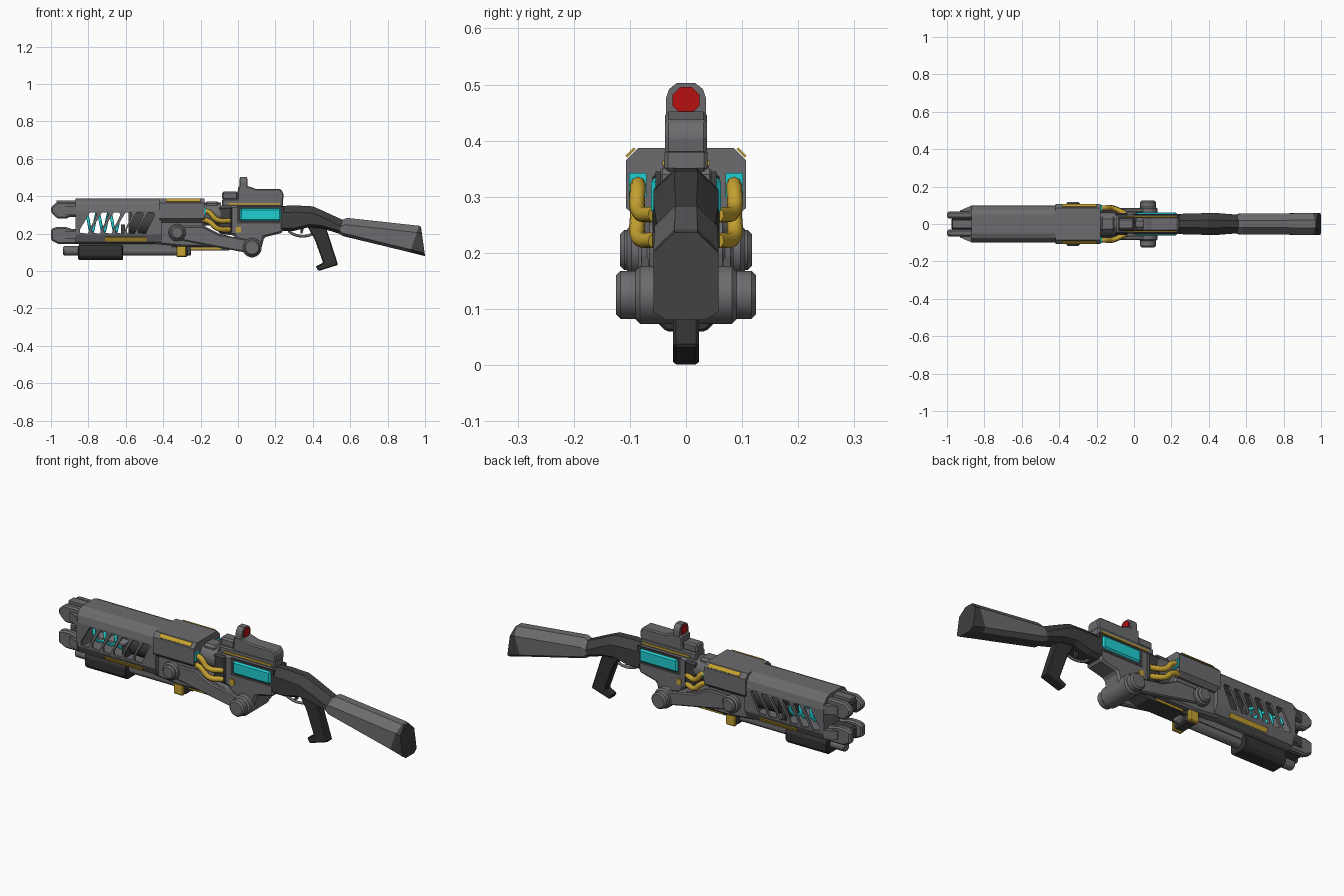
import bpy, bmesh, math
from mathutils import Vector

if "Cube" in bpy.data.objects:
    bpy.data.objects.remove(bpy.data.objects["Cube"])

def mat(name, r, g, b):
    m = bpy.data.materials.new(name)
    m.diffuse_color = (r, g, b, 1)
    m.use_nodes = True
    m.node_tree.nodes["Principled BSDF"].inputs["Base Color"].default_value = m.diffuse_color
    return m

GREY = mat("gunmetal grey", .15, .15, .16)
DARK = mat("charcoal", .05, .05, .05)
BLACK = mat("dark rubber", .032, .032, .032)
GOLD = mat("gold", .56, .36, .03)
CYAN = mat("cyan glow", .015, .62, .64)
RED = mat("red lens", .48, .005, .005)

def finish(name, bm, *mats):
    bmesh.ops.recalc_face_normals(bm, faces=bm.faces)
    me = bpy.data.meshes.new(name)
    bm.to_mesh(me)
    bm.free()
    ob = bpy.data.objects.new(name, me)
    bpy.context.collection.objects.link(ob)
    for m in mats:
        me.materials.append(m)
    return ob

def bevel(ob, w):
    if w:
        md = ob.modifiers.new("bevel", 'BEVEL')
        md.width, md.segments, md.limit_method = w, 1, 'ANGLE'
    return ob

def add_prism(bm, pts, axis, a, b):
    """Extrude a profile: axis Y takes (x,z) points, axis X takes (y,z) points."""
    put = (lambda p, t: (p[0], t, p[1])) if axis == 'Y' else (lambda p, t: (t, p[0], p[1]))
    r0, r1 = [[bm.verts.new(put(p, t)) for p in pts] for t in (a, b)]
    bm.faces.new(r0)
    bm.faces.new(r1)
    for i in range(len(pts)):
        j = (i + 1) % len(pts)
        bm.faces.new((r0[i], r0[j], r1[j], r1[i]))

def prism(name, pts, axis, a, b, m, bev=0):
    bm = bmesh.new()
    add_prism(bm, pts, axis, a, b)
    return bevel(finish(name, bm, m), bev)

def box(name, x, y, z, m, bev=0):
    return prism(name, [(x[0], z[0]), (x[1], z[0]), (x[1], z[1]), (x[0], z[1])], 'Y', y[0], y[1], m, bev)

def sym(half):
    """Mirror a half section across y = 0."""
    return half + [(-y, z) for y, z in reversed(half)]

def cyl(name, axis, c, r, a, b, m, bev=0, n=20):
    pts = [(c[0] + r * math.cos(math.tau * (i + .5) / n), c[1] + r * math.sin(math.tau * (i + .5) / n)) for i in range(n)]
    ob = prism(name, pts, axis, a, b, m, bev)
    for f in ob.data.polygons:
        f.use_smooth = len(f.vertices) == 4
    if hasattr(ob.data, "set_sharp_from_angle"):
        ob.data.set_sharp_from_angle(angle=math.radians(35))
    return ob

def pipe(name, pts, r, m, smooth=True):
    cu = bpy.data.curves.new(name, 'CURVE')
    cu.dimensions, cu.bevel_depth, cu.bevel_resolution, cu.use_fill_caps = '3D', r, 2, True
    cu.resolution_u = 5
    if smooth:
        sp = cu.splines.new('BEZIER')
        sp.bezier_points.add(len(pts) - 1)
        for bp, p in zip(sp.bezier_points, pts):
            bp.co = p
            bp.handle_left_type = bp.handle_right_type = 'AUTO'
    else:
        sp = cu.splines.new('POLY')
        sp.points.add(len(pts) - 1)
        for sp_p, p in zip(sp.points, pts):
            sp_p.co = (*p, 1)
    ob = bpy.data.objects.new(name, cu)
    bpy.context.collection.objects.link(ob)
    cu.materials.append(m)
    return ob

# Barrel shroud: hollow shell with six slanted vents on each side
shroud = prism("barrel_shroud", sym([(.055, .145), (.078, .155), (.098, .195), (.1, .32), (.092, .355), (.075, .377), (.05, .387)]),
               'X', -.87, -.41, GREY)
core = prism("shroud_cavity_cutter", sym([(.065, .18), (.086, .2), (.088, .33), (.06, .365)]), 'X', -.86, -.43, GREY)
bm = bmesh.new()
for x in (-.80, -.736, -.673, -.61, -.55, -.49):
    add_prism(bm, [(x - .044, .205), (x - .004, .2), (x + .044, .3), (x + .038, .312), (x + .008, .312), (x - .044, .225)], 'Y', -.15, .15)
slots = finish("vent_cutter", bm, GREY)
for cutter in (core, slots):
    md = shroud.modifiers.new("cut", 'BOOLEAN')
    md.operation, md.object, md.solver = 'DIFFERENCE', cutter, 'EXACT'
dg = bpy.context.evaluated_depsgraph_get()
cut_mesh = bpy.data.meshes.new_from_object(shroud.evaluated_get(dg))
shroud.modifiers.clear()
shroud.data = cut_mesh
for cutter in (core, slots):
    bpy.data.objects.remove(cutter)

# Inside the shroud: glowing coil and inner barrel
pipe("energy_coil", [(-.83 + .19 * i / 48, .055 * math.cos(i * math.tau / 16), .26 + .055 * math.sin(i * math.tau / 16))
                     for i in range(49)], .008, CYAN, False)
cyl("inner_barrel", 'X', (0, .26), .07, -.585, -.41, DARK)
box("coil_stop", (-.625, -.605), (-.07, .07), (.19, .25), DARK)

# Muzzle: upper and lower jaws split in the middle, with slanted side struts
upper = [(-1, .315), (-.965, .28), (-.92, .28), (-.9, .29), (-.86, .29), (-.86, .37), (-.965, .37), (-1, .342)]
lower = [(-1, .225), (-.97, .235), (-.92, .235), (-.89, .225), (-.86, .225), (-.86, .145), (-.96, .145), (-1, .165)]
for s, side in ((-1, "left"), (1, "right")):
    for pts, lv in ((upper, "upper"), (lower, "lower")):
        prism(f"{lv}_jaw_{side}", pts, 'Y', s * .03, s * .066, GREY, .008)
    bm = bmesh.new()
    for z0, z1 in ((.3, .345), (.17, .215)):
        vs = [[bm.verts.new((x, s * y, z)) for x, y in ((-.865, .1), (-.93, .072), (-.93, .055), (-.865, .07))] for z in (z0, z1)]
        bm.faces.new(vs[0])
        bm.faces.new(vs[1])
        for i in range(4):
            j = (i + 1) % 4
            bm.faces.new((vs[0][i], vs[0][j], vs[1][j], vs[1][i]))
    finish("muzzle_strut_" + side, bm, GREY)
box("upper_jaw_core", (-.975, -.86), (-.035, .035), (.295, .36), DARK, .01)
box("lower_jaw_core", (-.975, -.86), (-.035, .035), (.155, .22), DARK, .01)
box("muzzle_top_rail", (-.97, -.85), (-.022, .022), (.36, .376), GREY)

# Rear shroud block, lower body and coupling
prism("rear_block", sym([(.085, .26), (.107, .28), (.107, .365), (.085, .387)]), 'X', -.42, -.18, GREY)
prism("lower_body", [(-.45, .28), (-.45, .145), (-.3, .13), (-.02, .13), (.02, .17), (-.1, .2), (-.18, .24), (-.18, .28)], 'Y', -.075, .075, GREY, .01)
prism("lower_wedge", [(-.4, .15), (-.28, .11), (-.05, .11), (.03, .16)], 'Y', -.045, .045, DARK)
cyl("barrel_coupling", 'X', (0, .305), .062, -.19, -.09, GREY)
box("coupling_top", (-.18, -.1), (-.04, .04), (.31, .372), GREY, .012)

# Underbarrel tube and fore grip
cyl("under_tube", 'X', (0, .108), .026, -.935, -.25, GREY, .006, 12)
box("tube_mount", (-.85, -.35), (-.03, .03), (.115, .15), GREY)
prism("fore_grip", sym([(.035, .06), (.055, .08), (.055, .125), (.045, .138)]), 'X', -.855, -.615, BLACK, .004)
box("tube_bracket", (-.33, -.27), (-.045, .045), (.075, .14), DARK, .008)

# Receiver, its upper block and glowing side cells
prism("receiver", [(-.1, .35), (-.1, .2), (-.02, .19), (.02, .1), (.12, .1), (.14, .18), (.24, .205), (.24, .35)], 'Y', -.052, .052, GREY, .01)
box("receiver_front_frame", (-.105, -.03), (-.06, .06), (.2, .345), DARK, .01)
box("receiver_top", (-.085, .24), (-.038, .038), (.345, .385), GREY, .006)
box("front_riser", (-.085, .0), (-.03, .03), (.38, .425), GREY, .008)

# Reflector sight with a hood and red lens
prism("sight_body", [(-.005, .375), (.24, .375), (.245, .41), (.23, .438), (.1, .438), (.06, .452), (.0, .452)], 'Y', -.037, .037, GREY, .006)
prism("sight_hood", sym([(.036, .44), (.036, .475), (.03, .492), (.016, .503)]), 'X', .012, .048, GREY)
cyl("sight_lens", 'X', (0, .472), .026, .008, .052, RED, 0, 8)

# Stock: lofted from slanted stations (x top, x bottom, z top, z bottom, half width)
stations = [(.235, .235, .352, .215, .054), (.3, .3, .355, .215, .056), (.4, .38, .35, .235, .058), (.45, .45, .328, .228, .058),
            (.56, .54, .278, .2, .05), (.585, .56, .288, .187, .056), (.97, .92, .246, .1, .058), (.978, 1.0, .24, .08, .058)]
bm = bmesh.new()
rings = []
for xt, xb, zt, zb, w in stations:
    half = [(w * .6, zb), (w, zb + .015), (w, zt - .04), (w * .35, zt - .004)]
    rings.append([bm.verts.new((xb + (xt - xb) * (z - zb) / (zt - zb), y, z)) for y, z in sym(half)])
for k, (r0, r1) in enumerate(zip(rings, rings[1:])):
    for i in range(8):
        f = bm.faces.new((r0[i], r0[(i + 1) % 8], r1[(i + 1) % 8], r1[i]))
        plate = k in (4, 5) and i != 7
        f.material_index = 1 if plate else 0
bm.faces.new(rings[0])
bm.faces.new(rings[-1])
finish("stock", bm, DARK, GREY)

# Pistol grip, trigger and guard
prism("pistol_grip", [(.37, .24), (.47, .235), (.535, .033), (.43, 0), (.415, .025), (.455, .045), (.41, .17)], 'Y', -.023, .023, BLACK, .005)
pipe("trigger_guard", [(.27, .215, 0), (.3, .195, 0), (.37, .188, 0), (.41, .205, 0)], .007, GREY).rotation_euler = (math.pi / 2, 0, 0)
prism("trigger", [(.335, .24), (.355, .24), (.345, .2), (.335, .2)], 'Y', -.008, .008, DARK)

# Hinge barrels running across the body
for nm, c, steps in (("rear_hinge", (.075, .125), ((.052, .09), (.043, .125))),
                     ("front_hinge", (-.325, .205), ((.046, .105), (.036, .118)))):
    for k, (r, w) in enumerate(steps):
        cyl(f"{nm}_{k}", 'Y', c, r, -w, w, GREY, .008)

# Parts repeated on both sides
for s, side in ((-1, "left"), (1, "right")):
    Y = lambda a, b: (s * a, s * b)
    prism("link_arm_" + side, [(-.33, .17), (.06, .095), (.1, .16), (-.1, .195), (-.19, .24), (-.3, .24)], 'Y', s * .06, s * .085, GREY, .006)
    box("cell_frame_" + side, (-.005, .245), Y(.045, .054), (.255, .345), DARK)
    box("energy_cell_" + side, (.01, .23), Y(.045, .062), (.268, .335), CYAN, .008)
    box("cell_edge_" + side, (-.05, .225), Y(.036, .042), (.356, .365), GOLD)
    box("receiver_contact_" + side, (-.01, .015), Y(.05, .056), (.205, .235), GOLD)
    box("port_" + side, (-.2, -.172), Y(.07, .102), (.3, .342), CYAN)
    box("bracket_grille_" + side, (-.33, -.275), Y(.045, .066), (.075, .135), GOLD, .005)
    pipe("upper_hose_" + side, [(-.19, s * .085, .325), (-.155, s * .086, .315), (-.115, s * .085, .275), (-.045, s * .055, .268)], .014, GOLD)
    pipe("lower_hose_" + side, [(-.19, s * .085, .275), (-.155, s * .086, .265), (-.11, s * .085, .228), (-.045, s * .055, .222)], .014, GOLD)
    # gold grilles lying on the upper and lower chamfers
    bl = [(s * .09, .385), (s * .105, .370), (s * .108, .373), (s * .093, .388)]
    prism("block_grille_" + side, bl, 'X', -.385, -.2, GOLD)
    lo = [(s * .082, .16), (s * .093, .181), (s * .097, .179), (s * .086, .158)]
    prism("shroud_grille_" + side, lo, 'X', -.71, -.49, GOLD)
    box("wedge_grille_" + side, (-.25, -.09), Y(.04, .05), (.115, .126), GOLD)
